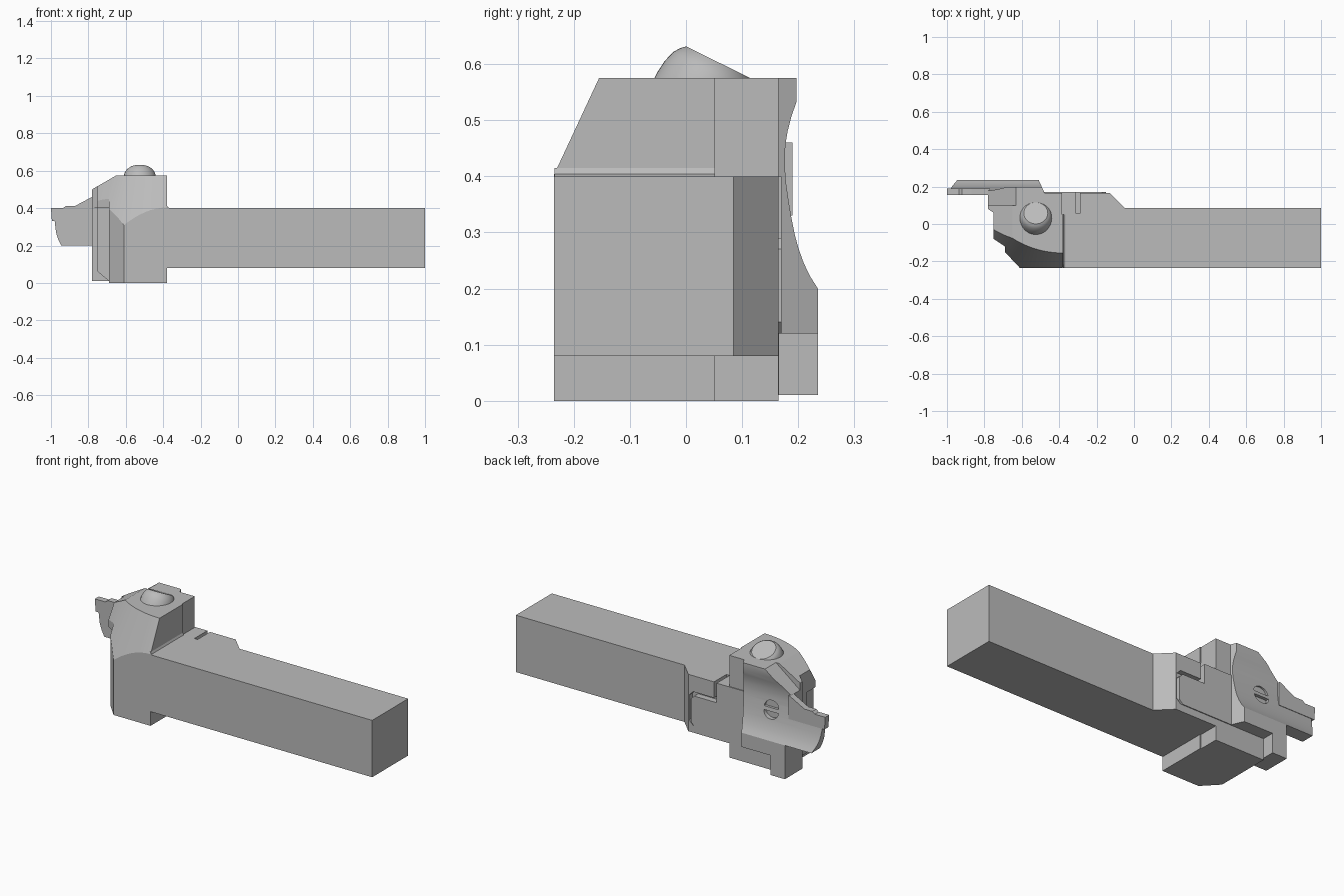
import bpy, bmesh, math
from mathutils import Vector, Matrix

if "Cube" in bpy.data.objects:
    bpy.data.objects.remove(bpy.data.objects["Cube"])

steel = bpy.data.materials.new("steel grey")
steel.diffuse_color = (0.5, 0.5, 0.5, 1)
steel.use_nodes = True
steel.node_tree.nodes["Principled BSDF"].inputs["Base Color"].default_value = steel.diffuse_color


def finish(name, bm):
    bmesh.ops.recalc_face_normals(bm, faces=bm.faces)
    me = bpy.data.meshes.new(name)
    bm.to_mesh(me)
    bm.free()
    me.materials.append(steel)
    ob = bpy.data.objects.new(name, me)
    bpy.context.collection.objects.link(ob)
    return ob


def prism(name, axis, pts, a, b):
    """Extrude a 2D outline along an axis from a to b."""
    place = {"x": lambda p, t: (t, p[0], p[1]),
             "y": lambda p, t: (p[0], t, p[1]),
             "z": lambda p, t: (p[0], p[1], t)}[axis]
    bm = bmesh.new()
    lo = [bm.verts.new(place(p, a)) for p in pts]
    hi = [bm.verts.new(place(p, b)) for p in pts]
    bm.faces.new(lo)
    bm.faces.new(hi)
    n = len(pts)
    for i in range(n):
        j = (i + 1) % n
        bm.faces.new((lo[i], lo[j], hi[j], hi[i]))
    return finish(name, bm)


def rect(x0, x1, y0, y1):
    return [(x0, y0), (x1, y0), (x1, y1), (x0, y1)]


def boolean(ob, cutter, op="DIFFERENCE"):
    m = ob.modifiers.new("cut", "BOOLEAN")
    m.operation, m.object, m.solver = op, cutter, "EXACT"
    bpy.context.view_layer.objects.active = ob
    bpy.ops.object.modifier_apply(modifier=m.name)


# cutters: conical front slope, sloped top corner, clamp recess
bm = bmesh.new()
bmesh.ops.create_cone(bm, cap_ends=True, segments=128, radius1=0.768 + 0.0233,
                      radius2=0.5, depth=0.625,
                      matrix=Matrix.Translation((-0.38, 0.345, 0.2625)))
cone = finish("slope_cutter", bm)
corner = prism("corner_cutter", "y",
               [(-0.6, 0.604), (-0.85, 0.46), (-0.85, 0.7), (-0.6, 0.7)], -0.5, 0.5)
recess = prism("recess_cutter", "y",
               [(-0.58, 0.613), (-0.85, 0.406), (-0.85, 0.7), (-0.58, 0.7)], 0.1, 0.3)
helpers = [cone, corner, recess]

# shank with the wider, chamfered neck at the back
shank = prism("shank", "z",
              [(-0.39, -0.235), (1, -0.235), (1, 0.085), (-0.05, 0.085),
               (-0.13, 0.165), (-0.39, 0.165)], 0.08, 0.4)
# clamping slit and shallow pocket in the neck
slit = prism("slit_cutter", "y", rect(-0.31, -0.29, 0.29, 0.5), 0.055, 0.3)
pocket_pts = [(-0.36, 0.12), (-0.16, 0.12), (-0.135, 0.145), (-0.135, 0.285),
              (-0.16, 0.31), (-0.36, 0.31)]
pocket = prism("pocket_cutter", "y", pocket_pts, 0.135, 0.3)
boolean(shank, slit)
boolean(shank, pocket)
helpers += [slit, pocket]
prism("clamp_plate", "y",
      [(-0.49, 0.12), (-0.17, 0.12), (-0.15, 0.14), (-0.15, 0.27),
       (-0.17, 0.29), (-0.31, 0.29), (-0.31, 0.4), (-0.49, 0.4)], 0.12, 0.17)

# head body, upper overhang and side plate
head = prism("head", "z",
             [(-0.38, -0.235), (-0.61, -0.235), (-0.69, -0.15),
              (-0.69, 0.165), (-0.385, 0.165), (-0.385, 0.052), (-0.38, 0.052)],
             0, 0.575)
overhang = prism("head_overhang", "z",
                 [(-0.65, -0.12), (-0.69, -0.12), (-0.75, -0.08), (-0.75, 0.06),
                  (-0.78, 0.08), (-0.78, 0.166), (-0.65, 0.166)], 0.4, 0.5745)
for part in (head, overhang):
    boolean(part, cone, "INTERSECT")
    boolean(part, corner)
    boolean(part, recess)
prism("side_plate", "z", rect(-0.78, -0.68, 0.08, 0.166), 0.01, 0.401)
prism("side_web", "y", [(-0.68, 0.01), (-0.69, 0.01), (-0.75, 0.06),
                        (-0.75, 0.401), (-0.68, 0.401)], 0.0, 0.1)
prism("head_fillet", "y", [(-0.385, 0.39), (-0.365, 0.4), (-0.374, 0.404),
                           (-0.38, 0.415), (-0.385, 0.415)], -0.2345, 0.052)

# blade seat: concave back profile trimmed to the side outline
blade = prism("blade", "x",
              [(0.16, 0), (0.235, 0), (0.235, 0.2), (0.221, 0.222), (0.21, 0.245),
               (0.201, 0.27), (0.194, 0.295), (0.188, 0.325), (0.183, 0.355),
               (0.178, 0.39), (0.176, 0.42), (0.177, 0.455), (0.181, 0.48),
               (0.188, 0.507), (0.197, 0.533), (0.197, 0.6), (0.16, 0.6)],
              -1, -0.4)
outline = prism("outline_cutter", "y",
                [(-0.46, 0.12), (-0.69, 0.12), (-0.69, 0.01), (-0.78, 0.01),
                 (-0.78, 0.2), (-0.945, 0.2), (-0.962, 0.235), (-0.973, 0.27),
                 (-0.98, 0.33), (-0.97, 0.375), (-0.9, 0.39), (-0.78, 0.44),
                 (-0.78, 0.5), (-0.65, 0.575), (-0.46, 0.575)], 0, 0.5)
end_cut = prism("end_cutter", "z", [(-0.52, 0.258), (-0.47, 0.148),
                                    (-0.3, 0.148), (-0.3, 0.258)], -0.1, 0.7)
boolean(blade, outline, "INTERSECT")
boolean(blade, end_cut)
boolean(blade, recess)
helpers += [outline, end_cut]

# pair of half-moon openings in the blade
for s in (1, -1):
    arc = [(-0.66 + 0.045 * math.cos(math.pi * i / 10),
            0.35 + s * (0.01 + 0.04 * math.sin(math.pi * i / 10))) for i in range(11)]
    hole = prism("hole_cutter", "y", arc, 0.168, 0.3)
    boolean(blade, hole)
    helpers.append(hole)

# cutting insert
prism("cutting_insert", "y",
      [(-1, 0.4), (-0.995, 0.33), (-0.77, 0.33), (-0.77, 0.46), (-0.78, 0.46),
       (-0.87, 0.412), (-0.92, 0.412), (-0.935, 0.4)], 0.155, 0.19)

# tilted clamp screw with rounded head, lathed about its own axis
rings = [(0.064, 0), (0.073, -0.008), (0.081, -0.02), (0.087, -0.04),
         (0.09, -0.065), (0.09, -0.11)]
spin = Matrix.Translation((-0.525, 0.058, 0.603)) @ Matrix.Rotation(-math.radians(26.4), 4, "X")
bm = bmesh.new()
n = 48
loops = [[bm.verts.new(spin @ Vector((r * math.cos(2 * math.pi * i / n),
                                      r * math.sin(2 * math.pi * i / n), z)))
          for i in range(n)] for r, z in rings]
for a, b in zip(loops, loops[1:]):
    for i in range(n):
        j = (i + 1) % n
        bm.faces.new((a[i], a[j], b[j], b[i]))
bm.faces.new(loops[0])
bm.faces.new(loops[-1])
finish("clamp_screw", bm)

# remove helpers, shade the rest
for h in helpers:
    bpy.data.objects.remove(h)
for ob in list(bpy.context.scene.objects):
    bpy.ops.object.select_all(action="DESELECT")
    ob.select_set(True)
    bpy.context.view_layer.objects.active = ob
    bpy.ops.object.shade_smooth_by_angle(angle=math.radians(20))
